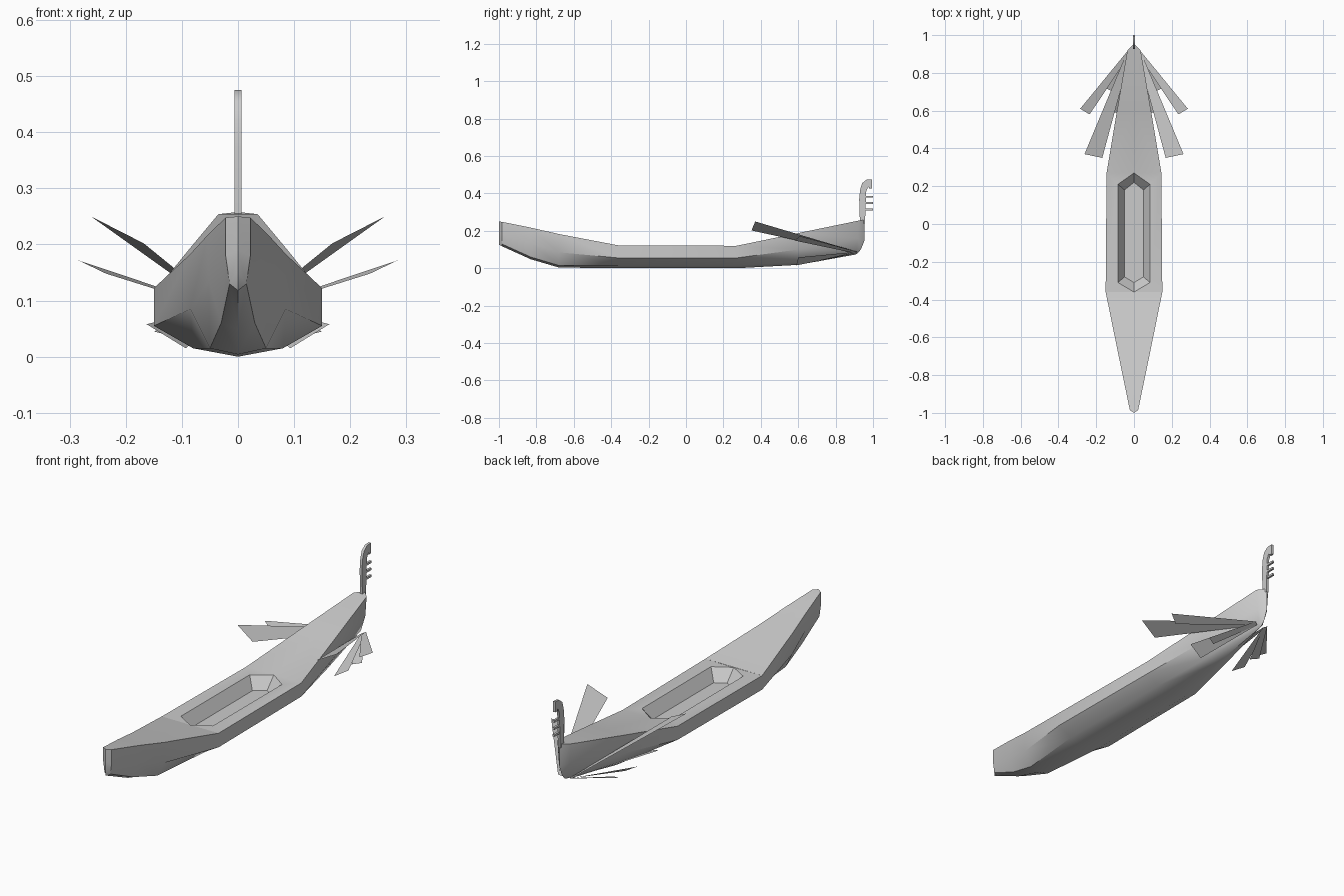
import bpy, bmesh, math

if "Cube" in bpy.data.objects:
    bpy.data.objects.remove(bpy.data.objects["Cube"])


def make(name, bm, angle=40):
    bmesh.ops.remove_doubles(bm, verts=bm.verts, dist=0.0005)
    bmesh.ops.recalc_face_normals(bm, faces=bm.faces)
    me = bpy.data.meshes.new(name)
    bm.to_mesh(me)
    bm.free()
    ob = bpy.data.objects.new(name, me)
    bpy.context.collection.objects.link(ob)
    bpy.ops.object.select_all(action='DESELECT')
    bpy.context.view_layer.objects.active = ob
    ob.select_set(True)
    bpy.ops.object.shade_smooth_by_angle(angle=math.radians(angle))
    return ob


# Hull half sections: gunwale, side, chine, keel as (x, y, z), stern to bow
sections = [
    [(0, -1, .25), (0, -1, .19), (0, -1, .15), (0, -1, .125)],
    [(.022, -.985, .248), (.022, -.985, .18), (.015, -.985, .13), (0, -.985, .118)],
    [(.054, -.83, .217), (.052, -.83, .135), (.03, -.83, .06), (0, -.83, .048)],
    [(.085, -.68, .183), (.085, -.68, .085), (.05, -.68, .015), (0, -.68, .004)],
    [(.15, -.36, .122), (.15, -.36, .055), (.08, -.36, .015), (0, -.36, 0)],
    [(.145, .27, .12), (.145, .27, .055), (.08, .27, .015), (0, .27, 0)],
    [(.09, .6, .188), (.088, .6, .1), (.05, .6, .035), (0, .6, .018)],
    [(.035, .92, .254), (.028, .92, .16), (.012, .91, .09), (0, .905, .073)],
    [(0, .955, .258), (0, .955, .15), (0, .935, .1), (0, .915, .078)],
]
# Cockpit half outlines: rim and sunken floor
rim = [(0, -.36, .121), (.085, -.31, .121), (.085, .21, .12), (0, .27, .12)]
floor = [(0, -.31, .065), (.05, -.28, .065), (.05, .18, .065), (0, .22, .065)]

bm = bmesh.new()
for s in (1, -1):
    def face(pts):
        unique = list(dict.fromkeys(pts))
        if len(unique) > 2:
            bm.faces.new([bm.verts.new((s * x, y, z)) for x, y, z in unique])
    mid = lambda p: (0, p[1], p[2])
    for i, (a, b) in enumerate(zip(sections, sections[1:])):
        for j in range(3):
            face([a[j], b[j], b[j + 1], a[j + 1]])
        if i == 4:
            face([a[0], b[0], rim[3], rim[2], rim[1], rim[0]])
        else:
            face([a[0], b[0], mid(b[0]), mid(a[0])])
    for j in range(3):
        face([rim[j], rim[j + 1], floor[j + 1], floor[j]])
    face(floor)
make("hull", bm, 35)


# Prow iron: side profile (y, z) extruded across x
def plate(name, profile, half):
    bm = bmesh.new()
    f = bm.faces.new([bm.verts.new((-half, y, z)) for y, z in profile])
    ext = bmesh.ops.extrude_face_region(bm, geom=[f])
    bmesh.ops.translate(bm, vec=(2 * half, 0, 0),
                        verts=[v for v in ext['geom'] if isinstance(v, bmesh.types.BMVert)])
    return make(name, bm)


plate("prow_iron", [(.93, .24), (.957, .24), (.963, .41), (.972, .43), (.978, .435), (.978, .425),
                    (.994, .425), (.994, .475), (.965, .473), (.942, .455), (.931, .42), (.926, .37)], .006)
for z in (.315, .348, .382):
    plate("prow_tooth", [(.955, z - .005), (1, z - .005), (1, z + .005), (.955, z + .005)], .005)

# Spray ribbons fanning out from the bow: outer and inner end corners
ribbons = [((.285, .61, .172), (.235, .58, .148)),
           ((.262, .37, .25), (.168, .35, .202)),
           ((.163, .60, .058), (.093, .59, .015)),
           ((.15, .72, .045), (.11, .70, .035))]
for s in (1, -1):
    for outer, inner in ribbons:
        bm = bmesh.new()
        pts = [(.035, .915, .088), outer, inner, (.018, .905, .08)]
        bm.faces.new([bm.verts.new((s * x, y, z)) for x, y, z in pts])
        make("spray_ribbon", bm)
